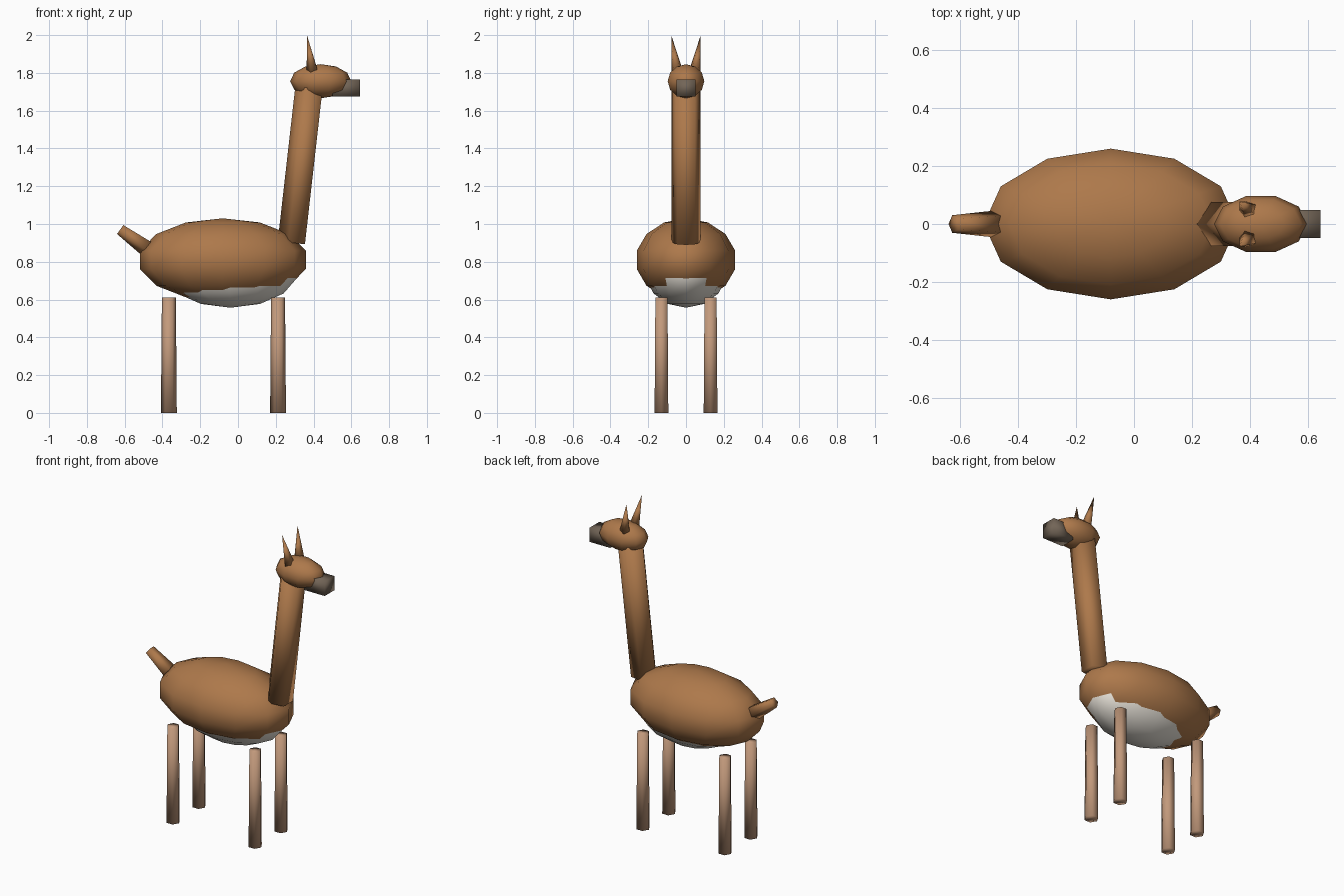
import bpy, bmesh
from math import sin, cos, pi
from mathutils import Vector

old = bpy.data.objects.get("Cube")
if old:
    bpy.data.objects.remove(old, do_unlink=True)


def material(name, color):
    mat = bpy.data.materials.new(name)
    mat.use_nodes = True
    mat.diffuse_color = (*color, 1)
    mat.node_tree.nodes["Principled BSDF"].inputs["Base Color"].default_value = (*color, 1)
    return mat


brown = material("brown_wool", (0.42, 0.19, 0.07))
cream = material("cream_wool", (0.78, 0.74, 0.67))
tan = material("tan_legs", (0.54, 0.32, 0.20))
grey = material("grey_muzzle", (0.17, 0.13, 0.095))


def finish(bm, name, mat):
    bmesh.ops.recalc_face_normals(bm, faces=bm.faces)
    for face in bm.faces:
        face.smooth = True
    mesh = bpy.data.meshes.new(name)
    bm.to_mesh(mesh)
    bm.free()
    mesh.materials.append(mat)
    obj = bpy.data.objects.new(name, mesh)
    bpy.context.collection.objects.link(obj)
    return obj


def bridge(bm, a, b):
    for i in range(len(a)):
        j = (i + 1) % len(a)
        bm.faces.new((a[i], a[j], b[j], b[i]))


def fan(bm, ring, tip):
    for i in range(len(ring)):
        bm.faces.new((ring[i], ring[(i + 1) % len(ring)], tip))


def ellipsoid(name, center, radii, segments, bands, mat):
    bm = bmesh.new()
    c, r = Vector(center), Vector(radii)

    def vert(lat, lon):
        return bm.verts.new(c + r * Vector((cos(lat) * cos(lon), cos(lat) * sin(lon), sin(lat))))

    rings = [[vert(pi * k / bands - pi / 2, 2 * pi * i / segments) for i in range(segments)]
             for k in range(1, bands)]
    for a, b in zip(rings, rings[1:]):
        bridge(bm, a, b)
    fan(bm, rings[0], vert(-pi / 2, 0))
    fan(bm, rings[-1], vert(pi / 2, 0))
    return finish(bm, name, mat)


# Make Vector multiplication component-wise through a helper
def scaled(r, x, y, z):
    return Vector((r[0] * x, r[1] * y, r[2] * z))


def ellipsoid(name, center, radii, segments, bands, mat):
    bm = bmesh.new()

    def vert(lat, lon):
        offset = scaled(radii, cos(lat) * cos(lon), cos(lat) * sin(lon), sin(lat))
        return bm.verts.new(Vector(center) + offset)

    rings = [[vert(pi * k / bands - pi / 2, 2 * pi * i / segments) for i in range(segments)]
             for k in range(1, bands)]
    for a, b in zip(rings, rings[1:]):
        bridge(bm, a, b)
    fan(bm, rings[0], vert(-pi / 2, 0))
    fan(bm, rings[-1], vert(pi / 2, 0))
    return finish(bm, name, mat)


def limb(name, start, end, r_start, r_end, sides, mat):
    """Tapered prism with its first corner towards -x; a zero end radius makes a cone."""
    bm = bmesh.new()
    start, end = Vector(start), Vector(end)
    turn = Vector((0, 0, 1)).rotation_difference(end - start)

    def ring(center, radius):
        angles = [pi + 2 * pi * i / sides for i in range(sides)]
        return [bm.verts.new(center + turn @ Vector((radius * cos(a), radius * sin(a), 0)))
                for a in angles]

    base = ring(start, r_start)
    bm.faces.new(base)
    if r_end:
        top = ring(end, r_end)
        bridge(bm, base, top)
        bm.faces.new(top)
    else:
        fan(bm, base, bm.verts.new(end))
    return finish(bm, name, mat)


# Torso with a pale belly pushing through underneath
ellipsoid("body", (-0.08, 0, 0.81), (0.45, 0.267, 0.22), 12, 7, brown)
ellipsoid("belly", (-0.04, 0, 0.757), (0.36, 0.22, 0.20), 12, 7, cream)

# Neck and tail
limb("neck", (0.29, 0, 0.90), (0.383, 0, 1.72), 0.08, 0.08, 5, brown)
limb("tail", (-0.48, 0, 0.872), (-0.622, 0, 0.973), 0.048, 0.032, 5, brown)

# Head, ears and muzzle
ellipsoid("head", (0.438, 0, 1.756), (0.162, 0.102, 0.09), 10, 6, brown)
for side, label in ((1, "far"), (-1, "near")):
    limb("ear_" + label, (0.397, side * 0.046, 1.80), (0.365, side * 0.078, 2.0),
         0.034, 0, 5, brown)

bm = bmesh.new()
bmesh.ops.create_cube(bm, size=1)
for v in bm.verts:
    v.co = Vector((0.572, 0, 1.72)) + scaled((0.146, 0.098, 0.09), *v.co)
finish(bm, "muzzle", grey)

# Four straight legs
for x, pair in ((-0.366, "hind"), (0.212, "fore")):
    for side, label in ((1, "far"), (-1, "near")):
        limb(f"{pair}_leg_{label}", (x, side * 0.13, 0), (x, side * 0.13, 0.61),
             0.042, 0.037, 6, tan)
